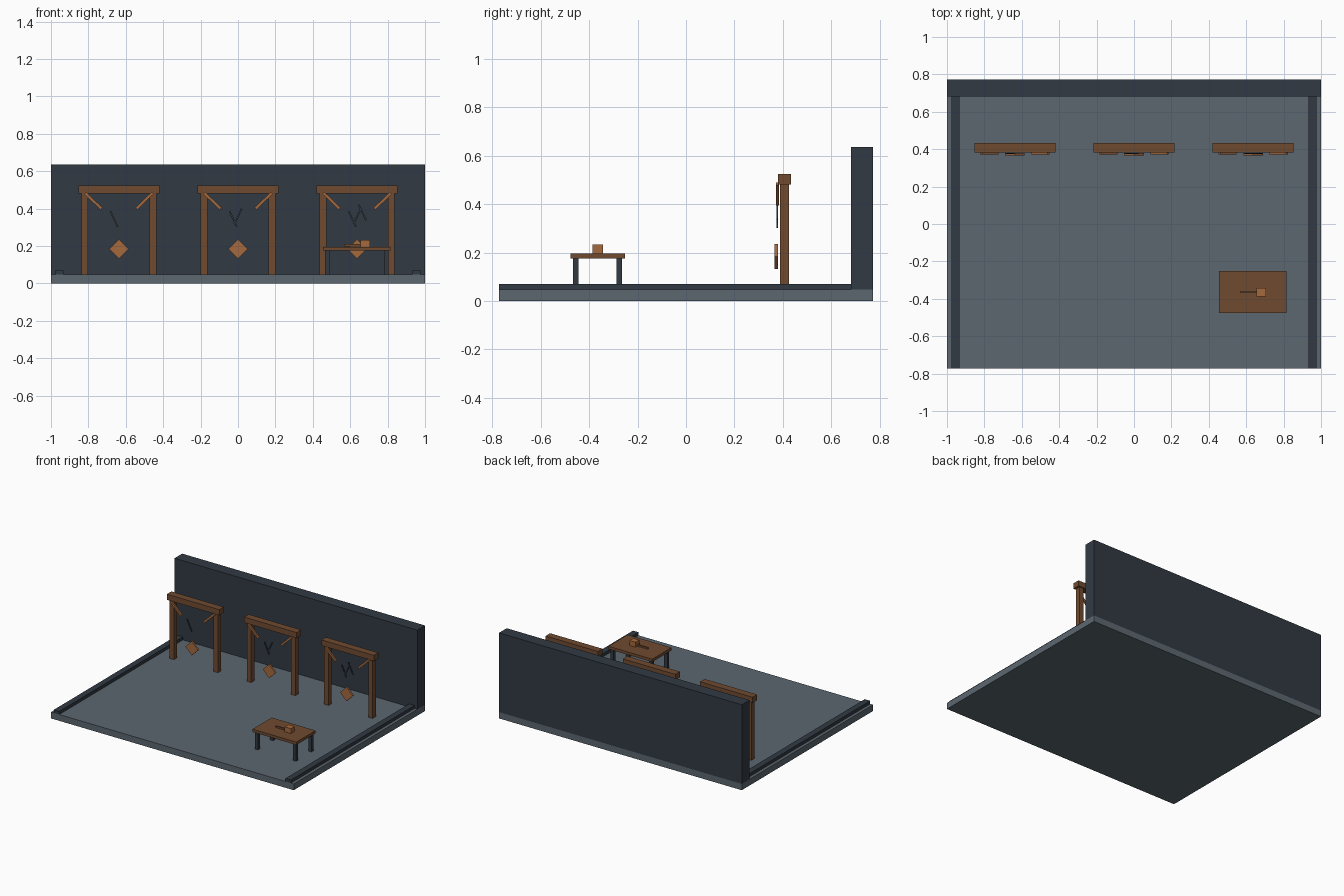
import bpy
from math import radians

if "Cube" in bpy.data.objects:
    bpy.data.objects.remove(bpy.data.objects["Cube"])


def material(name, rgb):
    m = bpy.data.materials.new(name)
    m.diffuse_color = (*rgb, 1)
    m.use_nodes = True
    m.node_tree.nodes["Principled BSDF"].inputs["Base Color"].default_value = m.diffuse_color
    return m


STONE = material("stone", (0.107, 0.136, 0.162))
DARK = material("dark_slate", (0.031, 0.042, 0.056))
WOOD = material("wood", (0.162, 0.07, 0.03))
LIGHT = material("light_wood", (0.376, 0.141, 0.048))


def box(name, x, y, z, mat, tilt=0):
    """Box from (min, max) ranges, optionally tilted in the xz plane."""
    bpy.ops.mesh.primitive_cube_add(
        size=1, location=[sum(r) / 2 for r in (x, y, z)], rotation=(0, radians(tilt), 0))
    o = bpy.context.object
    o.name = name
    o.scale = [r[1] - r[0] for r in (x, y, z)]
    o.data.materials.append(mat)
    return o


def bar(name, cx, cz, width, length, y, mat, tilt):
    return box(name, (cx - width / 2, cx + width / 2), y,
               (cz - length / 2, cz + length / 2), mat, tilt)


FLOOR = 0.047

# Yard: floor slab, back wall, side curbs
box("floor", (-1, 1), (-0.772, 0.772), (0, FLOOR), STONE)
box("back_wall", (-1, 1), (0.682, 0.772), (FLOOR, 0.637), DARK)
box("left_curb", (-0.977, -0.932), (-0.772, 0.682), (FLOOR, 0.07), DARK)
box("right_curb", (0.932, 0.977), (-0.772, 0.682), (FLOOR, 0.07), DARK)

# Tally strokes: offset x, height, tilt
STROKES = [(-0.026, 0.345, -25), (0.0, 0.358, 25), (0.028, 0.38, -25)]

# Three timber frames, each with one more tally stroke than the last
for i, cx in enumerate((-0.637, 0, 0.637)):
    n = f"frame_{i + 1}"
    box(n + "_beam", (cx - 0.216, cx + 0.216), (0.381, 0.434), (0.482, 0.524), WOOD)
    for s, side in ((-1, "left"), (1, "right")):
        px = cx + s * 0.182
        box(f"{n}_{side}_post", (px - 0.018, px + 0.018), (0.389, 0.426), (FLOOR, 0.482), WOOD)
        bar(f"{n}_{side}_brace", cx + s * 0.137, 0.442, 0.015, 0.121, (0.372, 0.384), LIGHT, s * 46)
    bar(n + "_diamond", cx, 0.184, 0.074, 0.074, (0.366, 0.379), LIGHT, 45)
    for j, (dx, z, tilt) in enumerate(STROKES[:i + 1]):
        bar(f"{n}_stroke_{j + 1}", cx + dx, z, 0.009, 0.092, (0.373, 0.379), DARK, tilt)

# Work table
box("table_top", (0.454, 0.815), (-0.477, -0.251), (0.175, 0.196), WOOD)
for lx in (0.478, 0.793):
    for ly in (-0.456, -0.275):
        box("table_leg", (lx - 0.0125, lx + 0.0125), (ly - 0.0115, ly + 0.0115), (FLOOR, 0.175), DARK)

# Mallet lying on the table
box("mallet_head", (0.656, 0.706), (-0.387, -0.343), (0.196, 0.233), LIGHT)
box("mallet_handle", (0.566, 0.66), (-0.37, -0.36), (0.198, 0.21), WOOD)
